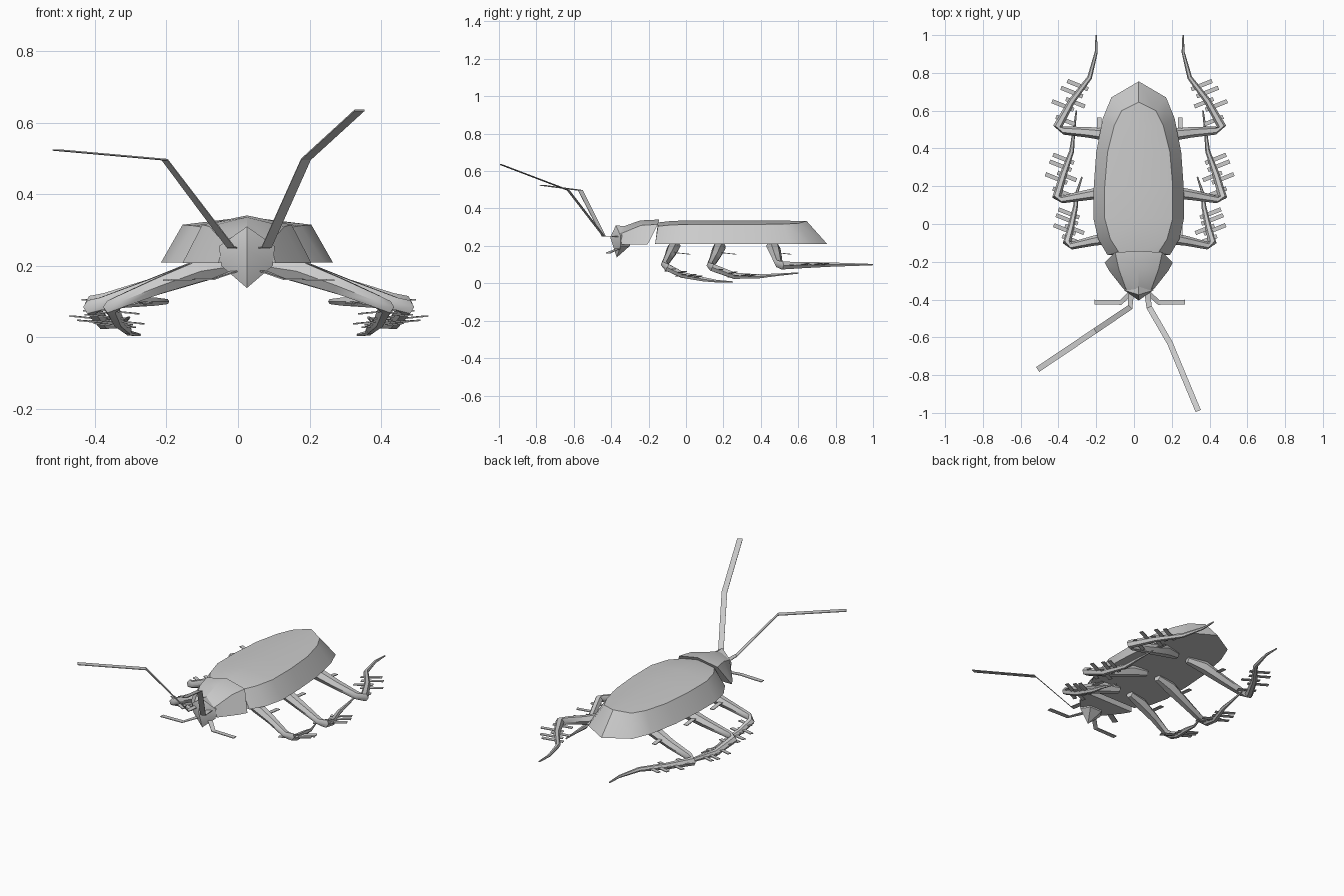
import bpy, bmesh, math
from mathutils import Vector

if "Cube" in bpy.data.objects:
    bpy.data.objects.remove(bpy.data.objects["Cube"])

CX = 0.025    # body centre line
LX = 0.03     # leg centre line

grey = bpy.data.materials.new("shell grey")
grey.diffuse_color = (0.6, 0.6, 0.6, 1)
grey.use_nodes = True
grey.node_tree.nodes["Principled BSDF"].inputs["Base Color"].default_value = grey.diffuse_color


def finish(bm, name, angle=None):
    bmesh.ops.recalc_face_normals(bm, faces=bm.faces)
    me = bpy.data.meshes.new(name)
    bm.to_mesh(me)
    bm.free()
    me.materials.append(grey)
    ob = bpy.data.objects.new(name, me)
    bpy.context.collection.objects.link(ob)
    if angle:
        bpy.ops.object.select_all(action='DESELECT')
        bpy.context.view_layer.objects.active = ob
        ob.select_set(True)
        bpy.ops.object.shade_smooth_by_angle(angle=math.radians(angle))
    return ob


def skin(bm, rings):
    """Join equal rings of points and cap both ends."""
    vs = [[bm.verts.new(p) for p in r] for r in rings]
    n = len(vs[0])
    for a, b in zip(vs, vs[1:]):
        for i in range(n):
            j = (i + 1) % n
            bm.faces.new((a[i], a[j], b[j], b[i]))
    bm.faces.new(vs[0])
    bm.faces.new(vs[-1])


def shell(name, stations, z0, angle):
    """Stations: bottom half width, bottom y, top half width, top y, top z, ridge y, ridge z."""
    rings = []
    for bw, by, tw, ty, tz, ry, rz in stations:
        rings.append([(CX - bw, by, z0), (CX - tw, ty, tz), (CX, ry, rz),
                      (CX + tw, ty, tz), (CX + bw, by, z0)])
    bm = bmesh.new()
    skin(bm, rings)
    bmesh.ops.remove_doubles(bm, verts=bm.verts, dist=0.0005)
    return finish(bm, name, angle)


def limb(name, pts, sides=6):
    """Tapering tube through (x, y, z, radius) points."""
    ps = [Vector(p[:3]) for p in pts]
    rings = []
    for i, p in enumerate(ps):
        d = (ps[min(i + 1, len(ps) - 1)] - ps[max(i - 1, 0)]).normalized()
        u = d.cross(Vector((0, 0, 1))).normalized()
        v = u.cross(d)
        rings.append([p + (u * math.cos(t) + v * math.sin(t)) * pts[i][3]
                      for t in (math.tau * k / sides for k in range(sides))])
    bm = bmesh.new()
    skin(bm, rings)
    return finish(bm, name, 50)


def ribbon(bm, pts, width, thick=0.004):
    """Flat strip whose width lies level."""
    ps = [Vector(p) for p in pts]
    rings = []
    for i, p in enumerate(ps):
        d = ps[min(i + 1, len(ps) - 1)] - ps[max(i - 1, 0)]
        u = Vector((d.y, -d.x, 0)).normalized() * width / 2
        h = Vector((0, 0, thick / 2))
        rings.append([p - u - h, p + u - h, p + u + h, p - u + h])
    skin(bm, rings)


# Wing case: flat underneath, gently ridged on top
shell("wing_case", [
    (0.165, -0.165, 0.105, -0.15, 0.305, -0.15, 0.325),
    (0.215, -0.08, 0.15, -0.08, 0.312, -0.08, 0.333),
    (0.24, 0.03, 0.18, 0.03, 0.315, 0.03, 0.337),
    (0.238, 0.2, 0.18, 0.2, 0.315, 0.2, 0.337),
    (0.225, 0.38, 0.165, 0.38, 0.315, 0.38, 0.336),
    (0.19, 0.56, 0.13, 0.52, 0.317, 0.52, 0.335),
    (0.145, 0.67, 0.09, 0.60, 0.32, 0.645, 0.333),
    (0.0, 0.755, 0.0, 0.645, 0.333, 0.645, 0.333)], 0.21, 45)

# Neck shield
shell("neck_shield", [
    (0.18, -0.205, 0.125, -0.15, 0.315, -0.143, 0.341),
    (0.155, -0.25, 0.105, -0.24, 0.31, -0.245, 0.336),
    (0.08, -0.345, 0.065, -0.35, 0.265, -0.36, 0.295)], 0.208, 35)

# Head: faceted wedge pointing down
bm = bmesh.new()
for x, y, z in [(0, -0.375, 0.31), (0, -0.405, 0.245), (0, -0.37, 0.138), (0, -0.28, 0.30),
                (0.078, -0.35, 0.255), (0.072, -0.35, 0.2), (0.04, -0.30, 0.2)]:
    for s in ((1, -1) if x else (1,)):
        bm.verts.new((CX + s * x, y, z))
bmesh.ops.convex_hull(bm, input=bm.verts)
finish(bm, "head", 35)

# Antennae: bent flat strips, each posed differently
for name, pts in {
    "antenna_right": [(0.07, -0.36, 0.25), (0.08, -0.44, 0.252),
                      (0.19, -0.63, 0.498), (0.34, -0.99, 0.635)],
    "antenna_left": [(-0.015, -0.36, 0.25), (-0.02, -0.44, 0.252),
                     (-0.205, -0.565, 0.497), (-0.51, -0.77, 0.524)]}.items():
    bm = bmesh.new()
    ribbon(bm, pts, 0.03)
    finish(bm, name)

# Legs: (offset, y, z, radius) from hip to claw, then thigh spur and shin range
LEGS = {
    "front": [(0.04, -0.05, 0.2, 0.022), (0.14, -0.07, 0.185, 0.034), (0.25, -0.09, 0.145, 0.026),
              (0.36, -0.115, 0.1, 0.02), (0.385, -0.1, 0.085, 0.022), (0.365, -0.02, 0.045, 0.018),
              (0.34, 0.09, 0.022, 0.013), (0.335, 0.16, 0.012, 0.008), (0.305, 0.25, 0.007, 0.004)],
    "middle": [(0.04, 0.19, 0.2, 0.022), (0.14, 0.175, 0.185, 0.036), (0.27, 0.155, 0.14, 0.028),
               (0.41, 0.13, 0.095, 0.02), (0.44, 0.14, 0.085, 0.023), (0.405, 0.26, 0.04, 0.019),
               (0.36, 0.385, 0.037, 0.013), (0.35, 0.48, 0.045, 0.008), (0.335, 0.6, 0.055, 0.004)],
    "hind": [(0.04, 0.45, 0.2, 0.022), (0.14, 0.47, 0.185, 0.036), (0.27, 0.485, 0.14, 0.028),
             (0.4, 0.495, 0.105, 0.022), (0.435, 0.515, 0.095, 0.024), (0.36, 0.65, 0.098, 0.018),
             (0.265, 0.775, 0.1, 0.013), (0.23, 0.91, 0.1, 0.008), (0.23, 1.0, 0.1, 0.004)]}

for side, s in (("right", 1), ("left", -1)):
    for leg, pts in LEGS.items():
        limb(f"{leg}_leg_{side}", [(LX + s * o, y, z, r) for o, y, z, r in pts])
        # Flat spines along the shin, plus a spur on the thigh
        bm = bmesh.new()
        knee, mid, ankle = (Vector(pts[i][:3]) for i in (4, 5, 6))
        for k, f in enumerate((0.3, 0.75, 1.0, 1.3, 1.6)):
            p = knee.lerp(mid, f) if f < 1 else mid.lerp(ankle, f - 1)
            reach = (0.085, 0.03) if k % 2 else (0.03, 0.07)
            if k == 4:
                reach = (0.08, 0.03)
            a = p + Vector((1, 0.4, 0.1)) * reach[0]
            b = p - Vector((1, 0.4, 0.1)) * reach[1]
            ribbon(bm, [(LX + s * q.x, q.y, q.z) for q in (b, a)], 0.022)
        hx, hy, hz = pts[1][0] + 0.075, pts[1][1], 0.165
        ribbon(bm, [(LX + s * hx, hy, hz), (LX + s * hx, hy + 0.095, hz - 0.01)], 0.024)
        finish(bm, f"{leg}_spines_{side}")
    # Mouth feeler
    bm = bmesh.new()
    ribbon(bm, [(LX + s * 0.04, -0.36, 0.185), (LX + s * 0.1, -0.415, 0.163),
                (LX + s * 0.24, -0.414, 0.16)], 0.026)
    finish(bm, f"mouth_feeler_{side}")
